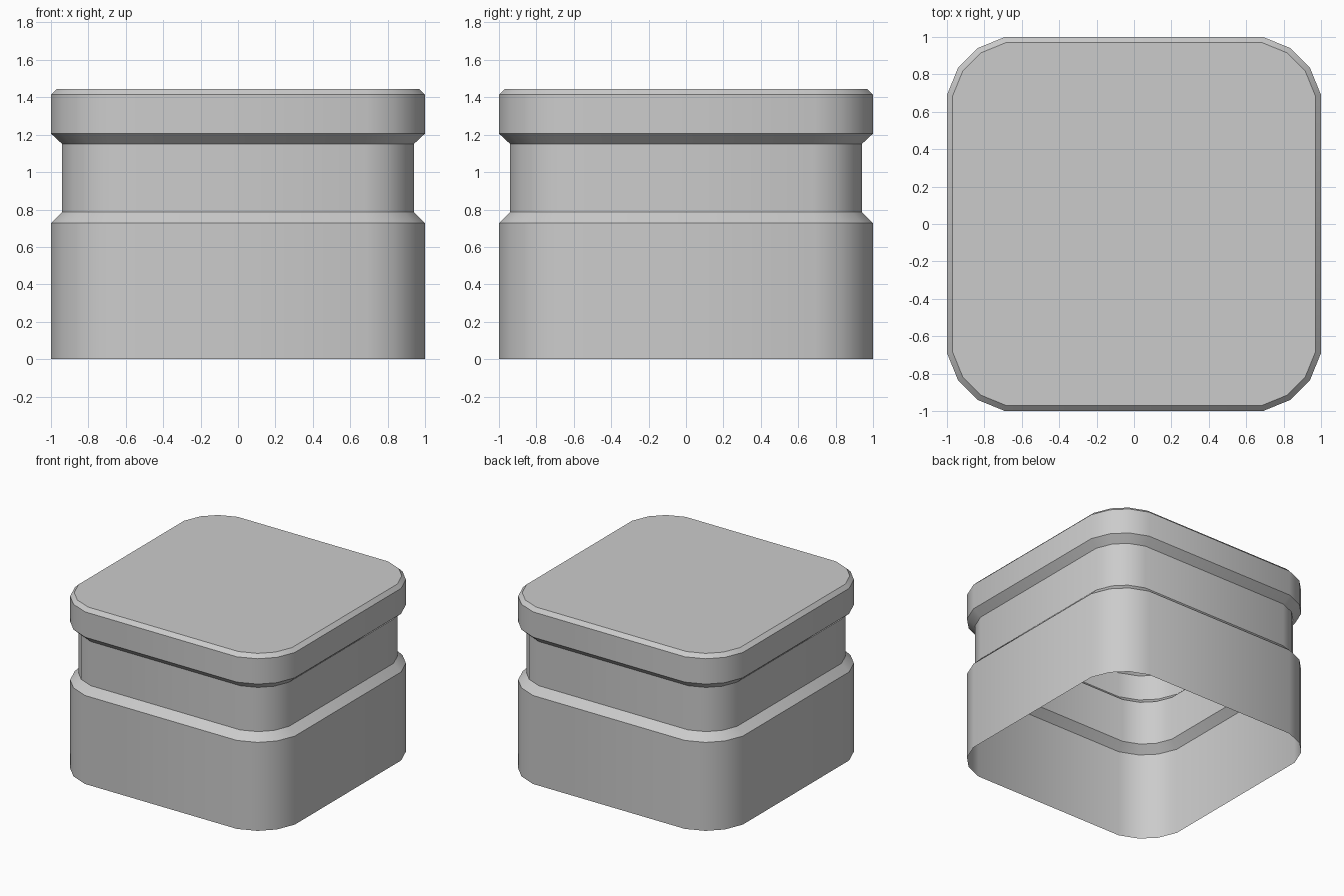
import bpy, bmesh, math

if "Cube" in bpy.data.objects:
    bpy.data.objects.remove(bpy.data.objects["Cube"])

# One corner of the rounded-square outline (three facets), counter-clockwise
CORNER = [(1.0, 0.69), (0.94, 0.837), (0.837, 0.94), (0.69, 1.0)]

# Vertical profile: (height, inset from the outer wall)
PROFILE = [
    (0.0, 0.0), (0.727, 0.0),        # lower body
    (0.787, 0.06), (1.15, 0.06),     # recessed neck between two chamfers
    (1.206, 0.0), (1.414, 0.0),      # lid band
    (1.444, 0.03),                   # bevelled top rim
]


def outline(inset):
    """Rounded square shrunk by an even inset, mitred at each vertex."""
    points = []
    for quarter in range(4):
        c, s = round(math.cos(quarter * math.pi / 2)), round(math.sin(quarter * math.pi / 2))
        for i, (x, y) in enumerate(CORNER):
            a = math.radians(11.25 + 22.5 * i)
            d = inset / math.cos(math.radians(11.25))
            px, py = x - d * math.cos(a), y - d * math.sin(a)
            points.append((c * px - s * py, s * px + c * py))
    return points


# Hollow shell: stacked rings, capped on top, open underneath
bm = bmesh.new()
rings = [[bm.verts.new((x, y, z)) for x, y in outline(inset)] for z, inset in PROFILE]
for low, high in zip(rings, rings[1:]):
    n = len(low)
    for i in range(n):
        j = (i + 1) % n
        bm.faces.new((low[i], low[j], high[j], high[i]))
bm.faces.new(rings[-1])

mesh = bpy.data.meshes.new("button_cap_shell")
bm.to_mesh(mesh)
bm.free()
shell = bpy.data.objects.new("button_cap_shell", mesh)
bpy.context.collection.objects.link(shell)

# Smooth corners, crisp chamfers
bpy.context.view_layer.objects.active = shell
shell.select_set(True)
bpy.ops.object.shade_smooth_by_angle(angle=math.radians(30))
